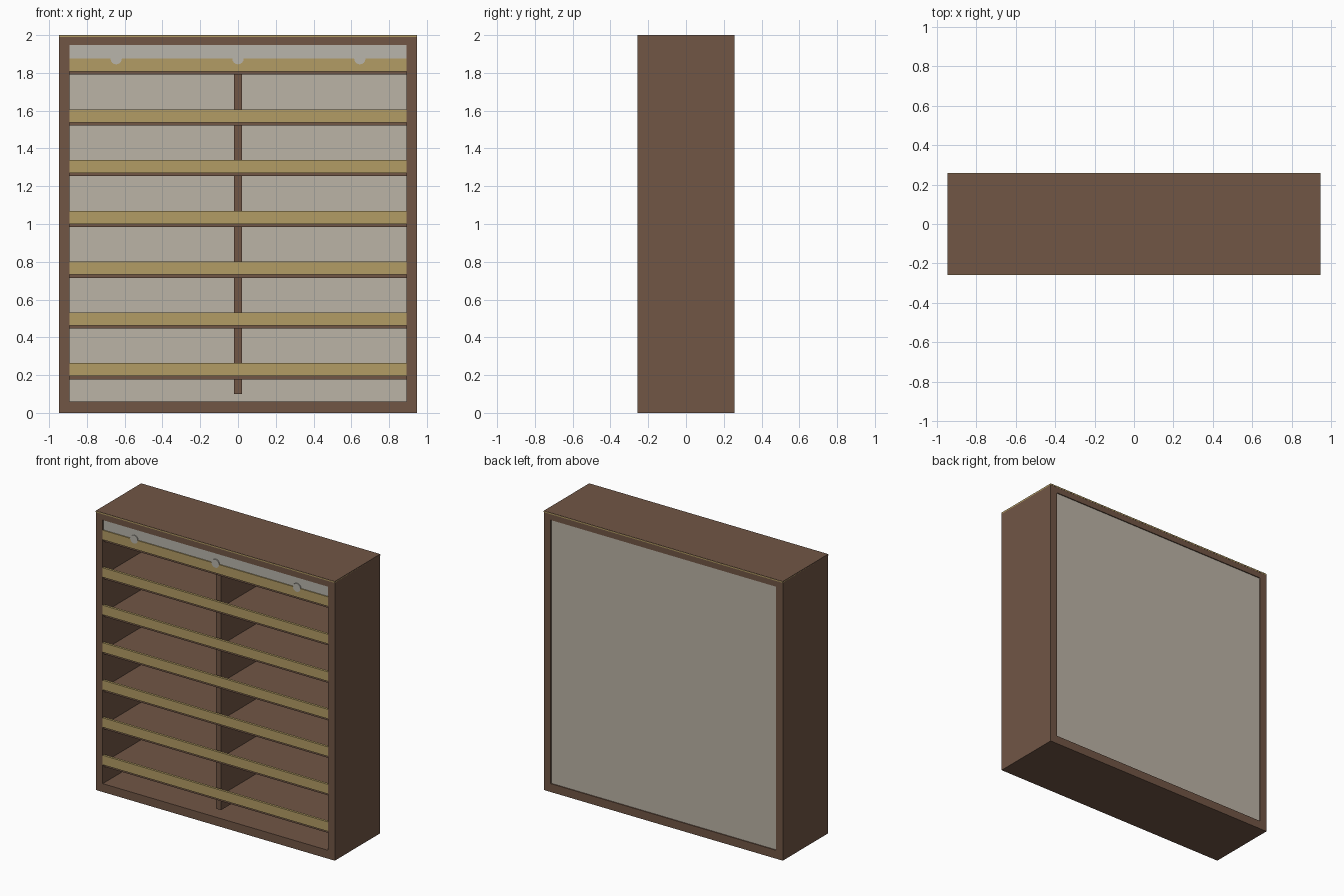
import bpy, math

if "Cube" in bpy.data.objects:
    bpy.data.objects.remove(bpy.data.objects["Cube"])

def mat(name, rgb):
    m = bpy.data.materials.new(name)
    m.diffuse_color = (*rgb, 1)
    m.use_nodes = True
    m.node_tree.nodes["Principled BSDF"].inputs["Base Color"].default_value = m.diffuse_color
    return m

BROWN = mat("brown wood", (0.165, 0.093, 0.060))
GREY = mat("warm grey panel", (0.50, 0.455, 0.38))
METAL = mat("pale grey", (0.48, 0.46, 0.41))
GOLD = mat("brass", (0.45, 0.335, 0.13))

def box(name, x0, x1, y0, y1, z0, z1, m):
    bpy.ops.mesh.primitive_cube_add(size=1, location=((x0+x1)/2, (y0+y1)/2, (z0+z1)/2))
    o = bpy.context.object
    o.name = name
    o.scale = (x1-x0, y1-y0, z1-z0)
    bpy.ops.object.transform_apply(location=False, rotation=False, scale=True)
    o.data.materials.append(m)
    return o

W, D, T = 0.947, 0.257, 0.055   # half width, half depth, board thickness
IN = W - T

# outer case
for s, n in ((-1, "left"), (1, "right")):
    box(n + "_side", min(s*IN, s*W), max(s*IN, s*W), -D, D, 0, 2, BROWN)
box("base_board", -IN, IN, -D, D, 0, 0.06, BROWN)
box("top_board", -IN, IN, -D, D, 1.948, 2.0, BROWN)
box("top_trim", -W, W, -D-0.001, D+0.001, 1.99, 1.998, GOLD)

# recessed back panel and upright divider
box("back_panel", -IN, IN, 0.23, 0.25, 0.06, 1.948, GREY)
box("divider", -0.02, 0.02, -0.22, 0.23, 0.10, 1.90, BROWN)

# header panel with three round fixings
box("header_panel", -IN, IN, -0.25, -0.235, 1.82, 1.948, METAL)
for x in (-0.645, 0, 0.645):
    bpy.ops.mesh.primitive_cylinder_add(vertices=16, radius=0.03, depth=0.012,
                                        location=(x, -0.251, 1.875), rotation=(math.pi/2, 0, 0))
    o = bpy.context.object
    o.name = "header_fixing"
    o.data.materials.append(METAL)
    bpy.ops.object.shade_smooth_by_angle()

# shelves with brass front lips
for i in range(7):
    z = 0.178 + i * 0.2687
    box("shelf", -IN, IN, -0.245, 0.23, z, z + 0.03, BROWN)
    box("shelf_lip", -IN, IN, -D, -0.24, z + 0.017, z + 0.085, GOLD)
